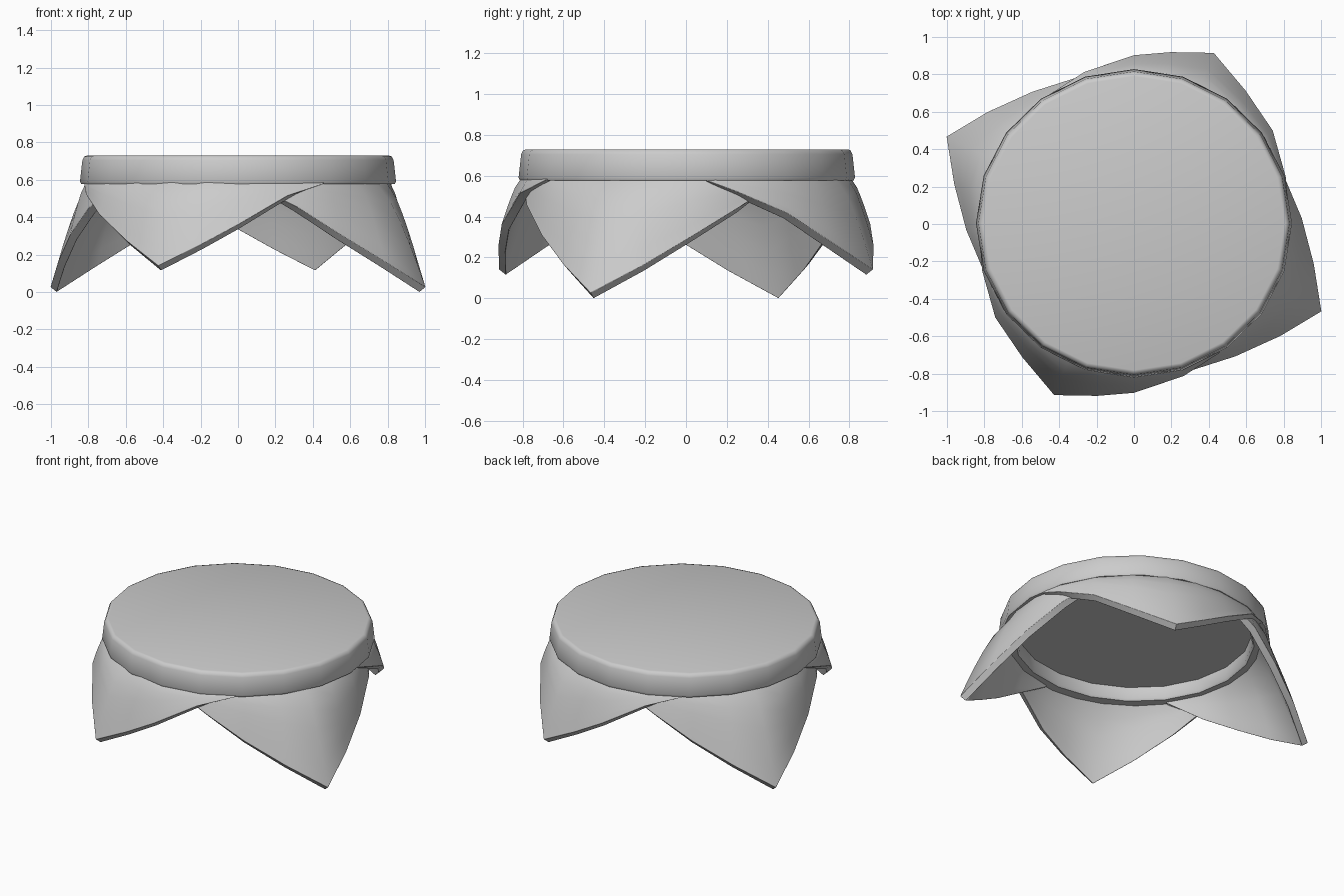
import bpy, bmesh
from math import sin, cos, radians, pi

if "Cube" in bpy.data.objects:
    bpy.data.objects.remove(bpy.data.objects["Cube"])

YS = 0.975     # slight oval squash of the lid band
TOP_Z = 0.588  # height where the flaps tuck under the band


def finish(bm, name, angle):
    bmesh.ops.recalc_face_normals(bm, faces=bm.faces)
    me = bpy.data.meshes.new(name)
    bm.to_mesh(me)
    bm.free()
    ob = bpy.data.objects.new(name, me)
    bpy.context.collection.objects.link(ob)
    bpy.ops.object.select_all(action='DESELECT')
    ob.select_set(True)
    bpy.context.view_layer.objects.active = ob
    bpy.ops.object.shade_smooth_by_angle(angle=radians(angle))
    return ob


# Cloth cap with gathered band: hollow 20-sided lathe
def cloth_cap():
    profile = [(0.806, 0.73), (0.822, 0.725), (0.832, 0.705), (0.845, 0.592),
               (0.838, 0.577), (0.745, 0.577), (0.735, 0.59), (0.735, 0.668)]
    n = 20
    bm = bmesh.new()
    rings = [[bm.verts.new((r * cos(2 * pi * i / n), r * YS * sin(2 * pi * i / n) + 0.004, z))
              for i in range(n)] for r, z in profile]
    for a, b in zip(rings, rings[1:]):
        for i in range(n):
            j = (i + 1) % n
            bm.faces.new((a[i], a[j], b[j], b[i]))
    bm.faces.new(rings[0])
    bm.faces.new(rings[-1])
    finish(bm, "cloth_cap", 50)


# One hanging cloth corner: each column is a closed loop down the outside,
# across the slanted hem and back up the inside
def flap(name, mid, top_r, hem, power, thick=0.036, lift=0.026, rows=5):
    bm = bmesh.new()
    loops = []
    for d, r, z in hem:
        a = radians(mid + d)
        fade = min(1, (TOP_Z - z) / 0.1)   # hem slant dies out under the band
        outer, inner = [], []
        for k in range(rows + 1):
            t = k / rows
            rr = top_r + (r - top_r) * t ** power
            ys = YS + (1 - YS) * t
            for side, dr, low in ((outer, 0, z + lift * fade), (inner, thick, z)):
                side.append(bm.verts.new(((rr - dr) * cos(a), (rr - dr) * ys * sin(a),
                                          TOP_Z + (low - TOP_Z) * t)))
        loops.append(outer + inner[::-1])
    n = len(loops[0])
    for a, b in zip(loops, loops[1:]):
        for k in range(n):
            j = (k + 1) % n
            bm.faces.new((a[k], a[j], b[j], b[k]))
    bm.faces.new(loops[0])
    bm.faces.new(loops[-1])
    ob = finish(bm, name, 60)
    # soften the hem
    b = ob.modifiers.new("soft_hem", 'BEVEL')
    b.width = 0.006
    b.segments = 2
    b.limit_method = 'ANGLE'
    b.angle_limit = radians(50)


# Hem points as (degrees from tip, outside radius, height)
outer_hem = [(-58, 0.828, 0.572), (-48, 0.850, 0.50), (-31, 0.895, 0.39), (-15, 0.93, 0.25),
             (0, 1.010, 0.115), (13, 0.94, 0.23), (25, 0.903, 0.335),
             (43, 0.856, 0.49), (58.5, 0.828, 0.575)]
inner_hem = [(-60, 0.80, 0.57), (-43, 0.842, 0.43), (-27.5, 0.892, 0.285), (-12.5, 0.985, 0.14),
             (0, 1.106, 0.0), (12.5, 0.985, 0.135), (27, 0.898, 0.28),
             (43, 0.842, 0.42), (60, 0.80, 0.57)]

cloth_cap()
for name, turn in (("front", 0), ("back", 180)):
    flap(name + "_flap", -115 + turn, 0.828, outer_hem, 0.65)
for name, turn in (("right", 0), ("left", 180)):
    flap(name + "_flap", -25 + turn, 0.812, inner_hem, 0.72)
